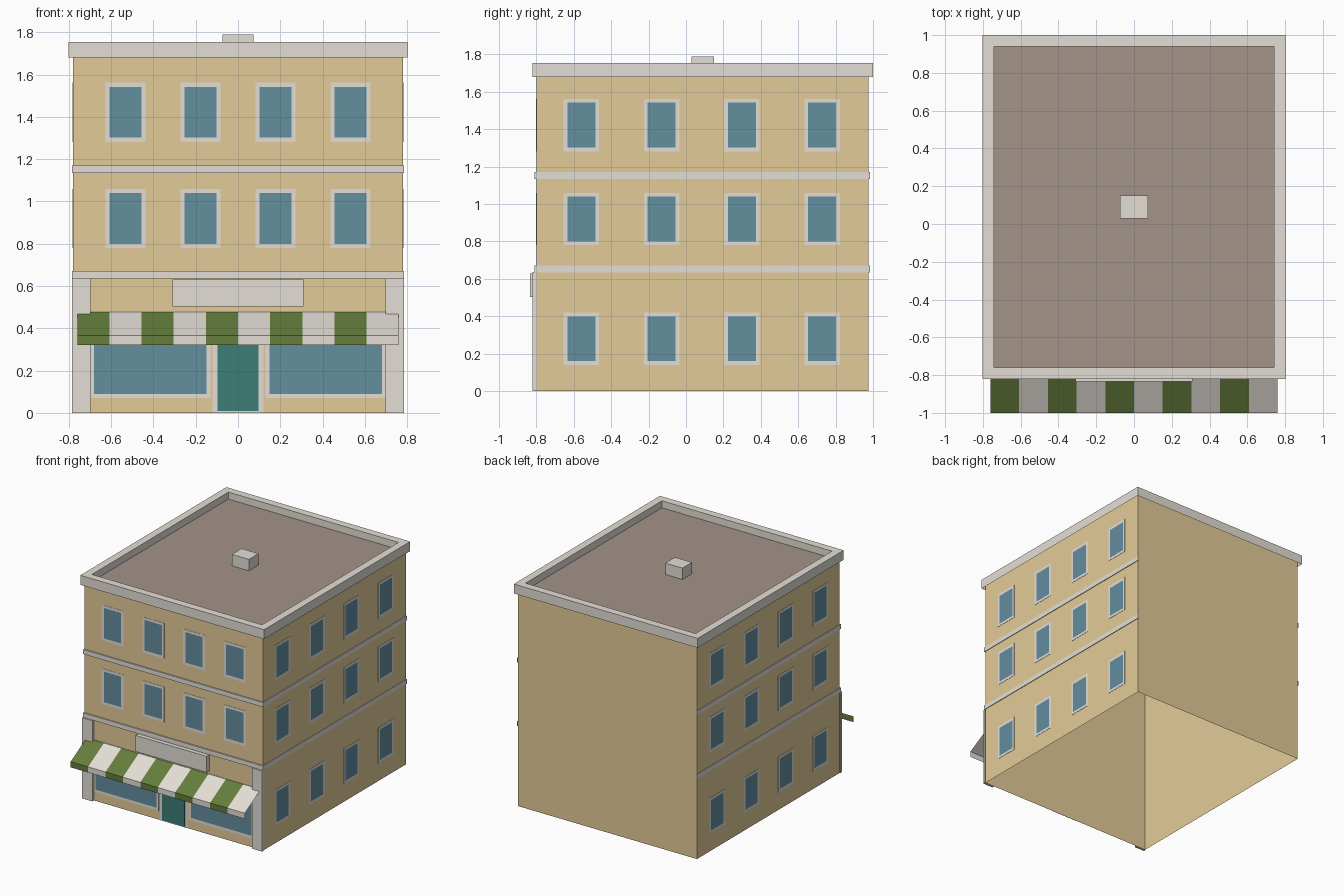
import bpy
import bmesh
from mathutils import Vector

old = bpy.data.objects.get("Cube")
if old:
    bpy.data.objects.remove(old, do_unlink=True)


def material(name, hex_code):
    """Flat material from an sRGB hex code, stored as linear."""
    rgb = [int(hex_code[i:i + 2], 16) / 255 for i in (0, 2, 4)]
    lin = [c / 12.92 if c < 0.04 else ((c + 0.055) / 1.055) ** 2.4 for c in rgb]
    m = bpy.data.materials.new(name)
    m.use_nodes = True
    m.diffuse_color = (*lin, 1)
    m.node_tree.nodes["Principled BSDF"].inputs["Base Color"].default_value = (*lin, 1)
    return m


WALL = material("tan wall", "E4CB99")
TRIM = material("pale stone trim", "E4DFD6")
GLASS = material("blue glass", "638E9F")
ROOF = material("brown roof", "A49388")
DOOR = material("teal door", "3C7D77")
GREEN = material("awning green", "657E3C")

HALF, FRONT, BACK, ROOF_Z = 0.78, -0.80, 0.977, 1.70
UP, DOWN = (0, 0, 1), (0, 0, -1)


def finish(name, bm, *mats):
    mesh = bpy.data.meshes.new(name)
    bm.to_mesh(mesh)
    bm.free()
    for m in mats:
        mesh.materials.append(m)
    ob = bpy.data.objects.new(name, mesh)
    bpy.context.collection.objects.link(ob)


def face_towards(bm, direction):
    bm.normal_update()
    return max(bm.faces, key=lambda f: f.normal.dot(Vector(direction)))


def box_mesh(x, y, z, open_sides=()):
    """Box between the given ranges, without the faces on its open sides."""
    bm = bmesh.new()
    bmesh.ops.create_cube(bm, size=1)
    for v in bm.verts:
        v.co = Vector([r[0] if c < 0 else r[1] for c, r in zip(v.co, (x, y, z))])
    removed = [face_towards(bm, d) for d in open_sides]
    bmesh.ops.delete(bm, geom=removed, context='FACES')
    return bm


def plate(name, side, span, z, depth, mat, pane=None, border=0.02):
    """Plate on the front (side 0), left (1) or right (-1) wall, with an optional pane."""
    if side == 0:
        out = (0, -1, 0)
        bm = box_mesh(span, (FRONT - depth, FRONT), z, [(0, 1, 0)])
    else:
        out = (side, 0, 0)
        x = sorted((side * HALF, side * (HALF + depth)))
        bm = box_mesh(x, span, z, [(-side, 0, 0)])
    if pane:
        face = face_towards(bm, out)
        bmesh.ops.inset_individual(bm, faces=[face], thickness=border, use_even_offset=True)
        face.material_index = 1
    finish(name, bm, *[m for m in (mat, pane) if m])


def window(name, side, centre, width, z):
    span = (centre - width / 2, centre + width / 2)
    plate(name, side, span, z, 0.002, TRIM, GLASS)


# Hollow wall shell, open underneath
finish("building_walls", box_mesh((-HALF, HALF), (FRONT, BACK), (0, ROOF_Z), [UP, DOWN]), WALL)

# Parapet: flat rim, upright inner sides, sunken roof
bm = box_mesh((-0.802, 0.802), (-0.82, 1.0), (1.68, 1.755), [DOWN])
top = face_towards(bm, UP)
bmesh.ops.inset_individual(bm, faces=[top], thickness=0.06, use_even_offset=True)
bmesh.ops.inset_individual(bm, faces=[top], thickness=0.0005, use_even_offset=True)
for v in top.verts:
    v.co.z = ROOF_Z
top.material_index = 1
finish("parapet_and_roof", bm, TRIM, ROOF)
finish("roof_vent", box_mesh((-0.074, 0.074), (0.03, 0.15), (ROOF_Z, 1.79), [DOWN]), TRIM)

SIDES = ((1, "left"), (-1, "right"))

# Floor bands on the front and both sides
for i, z in enumerate((0.635, 1.135)):
    zr = (z, z + 0.036)
    plate(f"front_band_{i}", 0, (-0.785, 0.785), zr, 0.01, TRIM)
    for s, label in SIDES:
        plate(f"{label}_band_{i}", s, (FRONT, 0.983), zr, 0.005, TRIM)

# Windows
for floor, z in enumerate((0.14, 0.78, 1.282)):
    zr = (z, z + 0.28)
    for k in range(4):
        step = k - 1.5
        if floor:
            window(f"front_window_{floor}_{k}", 0, step * 0.355, 0.19, zr)
        for s, label in SIDES:
            window(f"{label}_window_{floor}_{k}", s, 0.084 + step * 0.429, 0.19, zr)

# Shop front: display windows, pilasters, door, sign board
for s, label in SIDES:
    window(f"{label}_shop_window", 0, s * 0.415, 0.57, (0.07, 0.48))
    xr = sorted((s * 0.697, s * 0.785))
    plate(f"{label}_pilaster", 0, xr, (0, 0.636), 0.02, TRIM)
plate("door_frame", 0, (-0.12, 0.12), (0, 0.48), 0.002, TRIM)
plate("door", 0, (-0.097, 0.097), (0.008, 0.455), 0.006, DOOR)
plate("sign_board", 0, (-0.31, 0.31), (0.503, 0.63), 0.035, TRIM)

# Striped awning: a thin folded sheet of slope and valance
STRIPES, WIDTH = 10, 1.52
profile = ((FRONT, 0.478), (-1.0, 0.365), (-1.0, 0.32))
bm = bmesh.new()
rows = [[bm.verts.new((-WIDTH / 2 + WIDTH * i / STRIPES, y, z))
         for i in range(STRIPES + 1)] for y, z in profile]
for upper, lower in zip(rows, rows[1:]):
    for i in range(STRIPES):
        f = bm.faces.new((upper[i], lower[i], lower[i + 1], upper[i + 1]))
        f.material_index = i % 2
finish("awning", bm, GREEN, TRIM)
